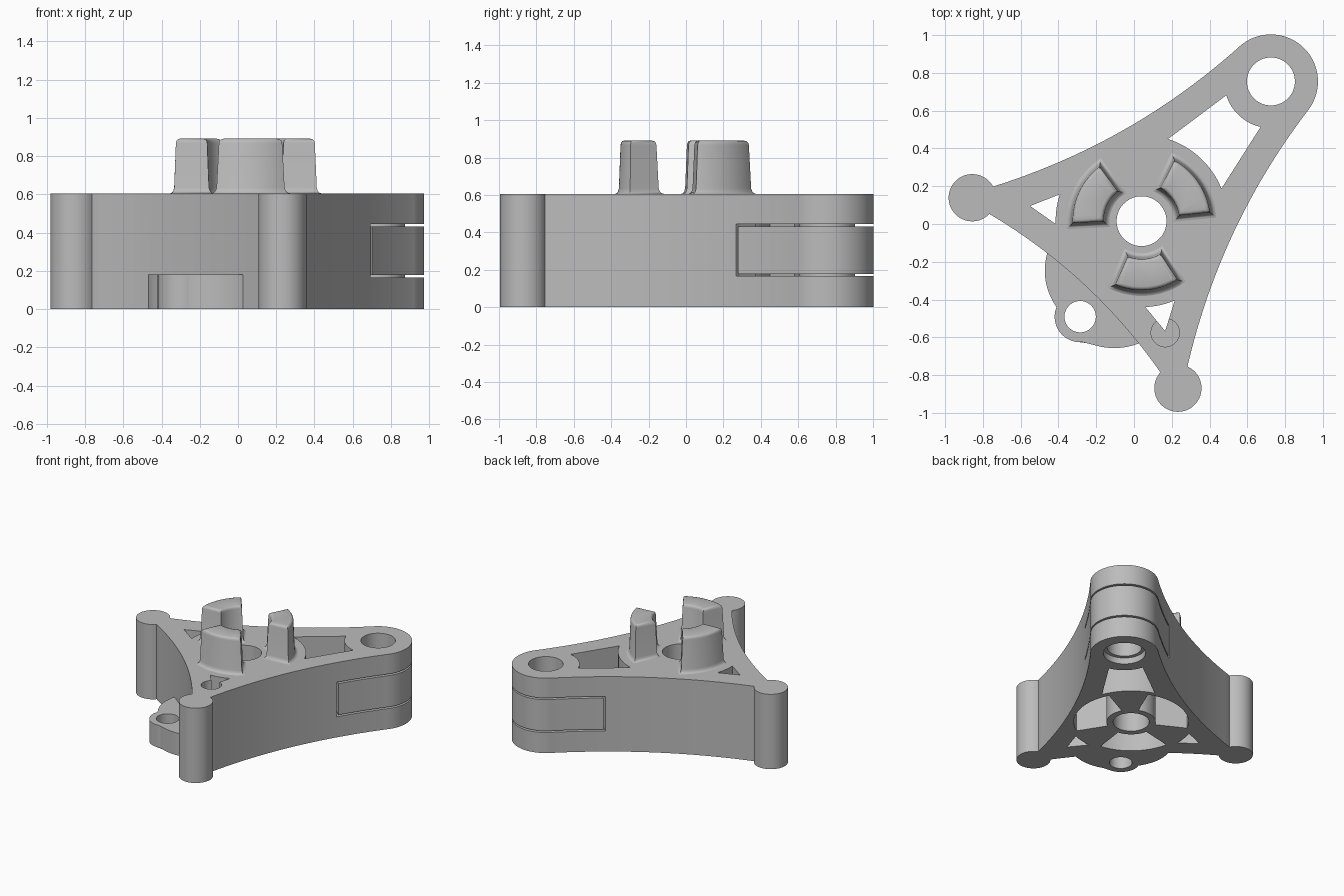
import bpy, bmesh
from math import cos, sin, radians, pi
from mathutils import Matrix, Vector

cube = bpy.data.objects.get("Cube")
if cube:
    bpy.data.objects.remove(cube)

grey = bpy.data.materials.new("plain grey")
grey.use_nodes = True
grey.diffuse_color = (0.5, 0.5, 0.5, 1)
grey.node_tree.nodes["Principled BSDF"].inputs["Base Color"].default_value = (0.5, 0.5, 0.5, 1)

# Local frame: origin at the hub, x along the line from hub to hinge end
FRAME = Matrix.Translation((0.04, 0.015, 0)) @ Matrix.Rotation(radians(47.2), 4, 'Z')
TOP = 0.605
HINGE = (1.008, 0)


def loft(name, rings):
    """Closed solid through rings of 3D points."""
    bm = bmesh.new()
    loops = [[bm.verts.new(p) for p in ring] for ring in rings]
    n = len(loops[0])
    for a, b in zip(loops, loops[1:]):
        for i in range(n):
            j = (i + 1) % n
            bm.faces.new((a[i], a[j], b[j], b[i]))
    bm.faces.new(loops[0][::-1])
    bm.faces.new(loops[-1])
    bmesh.ops.recalc_face_normals(bm, faces=bm.faces)
    mesh = bpy.data.meshes.new(name)
    bm.to_mesh(mesh)
    bm.free()
    mesh.materials.append(grey)
    obj = bpy.data.objects.new(name, mesh)
    obj.matrix_world = FRAME
    bpy.context.collection.objects.link(obj)
    return obj


def prism(name, pts, z0, z1):
    return loft(name, [[(x, y, z) for x, y in pts] for z in (z0, z1)])


def circle(c, r, n=64):
    return [(c[0] + r * cos(2 * pi * i / n), c[1] + r * sin(2 * pi * i / n)) for i in range(n)]


def polar(r, a0, a1, n=16, c=(0, 0)):
    angles = [radians(a0 + (a1 - a0) * i / n) for i in range(n + 1)]
    return [(c[0] + r * cos(a), c[1] + r * sin(a)) for a in angles]


def bow(p, q, sag, n=24):
    """Curve from p to q, bulging to the left of travel by sag."""
    p, q = Vector(p), Vector(q)
    d = (q - p).normalized()
    side = Vector((-d.y, d.x))
    return [tuple(p.lerp(q, i / n) + side * sag * 4 * (i / n) * (1 - i / n)) for i in range(n + 1)]


def mirror(pts):
    return [(x, -y) for x, y in reversed(pts)]


def combine(target, operation, *tools):
    for tool in tools:
        mod = target.modifiers.new("join", 'BOOLEAN')
        mod.operation, mod.solver, mod.object = operation, 'EXACT', tool
        deps = bpy.context.evaluated_depsgraph_get()
        mesh = bpy.data.meshes.new_from_object(target.evaluated_get(deps))
        target.modifiers.clear()
        target.data = mesh
        bpy.data.objects.remove(tool)


def smooth(obj, angle=30):
    bpy.ops.object.select_all(action='DESELECT')
    obj.select_set(True)
    bpy.context.view_layer.objects.active = obj
    bpy.ops.object.shade_smooth_by_angle(angle=radians(angle))


# Three-sided body with concave walls, round knobs and hinge end
side = bow((1.028, 0.248), (-0.394, 0.698), 0.08)
back = bow((-0.518, 0.611), (-0.518, -0.611), 0.065)
body = prism("bracket_body", side + [(-0.518, 0.742)] + back + [(-0.518, -0.742)] + mirror(side), 0, TOP)
combine(body, 'UNION',
        prism("hinge_end", circle(HINGE, 0.249, 96), 0, TOP),
        prism("left_knob", circle((-0.518, 0.742), 0.125), 0, TOP),
        prism("right_knob", circle((-0.518, -0.742), 0.125), 0, TOP))

# Low mounting ear with flared root
EAR = (-0.592, -0.105)
ear = (bow((-0.455, 0.256), (-0.64, 0.021), -0.035) + polar(0.135, 112, 236, 24, EAR)
       + bow((-0.67, -0.215), (-0.48, -0.432), -0.03) + [(-0.43, -0.1)])
combine(body, 'UNION', prism("mounting_ear", ear, 0, 0.18))

# Round holes: hub, hinge, its counterbore, ear and shallow recess
combine(body, 'DIFFERENCE',
        prism("hub_hole", circle((0, 0), 0.132), -0.1, 0.8),
        prism("hinge_hole", circle(HINGE, 0.127), -0.1, 0.8),
        prism("counterbore", circle(HINGE, 0.155), -0.1, 0.05),
        prism("ear_hole", circle(EAR, 0.083), -0.1, 0.3),
        prism("round_recess", circle((-0.348, -0.493), 0.075), TOP - 0.08, 0.8))

# Through pockets beside the knobs and the hinge end
corner = polar(0.455, 114.5, 134.7) + [(-0.342, 0.487)]
window = polar(0.457, -25, 25) + polar(0.247, 150, 210, 16, HINGE)
combine(body, 'DIFFERENCE',
        prism("left_pocket", corner, -0.1, 0.8),
        prism("right_pocket", mirror(corner), -0.1, 0.8),
        prism("hinge_pocket", window, -0.1, 0.8))

# Blind pockets underneath, leaving a hub tube and three spokes
for a0, a1 in ((20, 105), (145, 215), (255, 340)):
    sector = polar(0.42, a0, a1, 24) + polar(0.18, a1, a0, 24)
    combine(body, 'DIFFERENCE', prism("under_pocket", sector, -0.1, 0.45))

# Thin gaps around the middle hinge knuckle, leaving a core tube
for z in (0.166, 0.432):
    slot = prism("knuckle_slot", [(0.629, -0.6), (1.4, -0.6), (1.4, 0.6), (0.629, 0.6)], z, z + 0.013)
    combine(slot, 'DIFFERENCE', prism("core", circle(HINGE, 0.15), 0, TOP))
    combine(body, 'DIFFERENCE', slot)
gap = [(0.629, -0.6), (0.643, -0.6), (0.643, 0.6), (0.629, 0.6)]
combine(body, 'DIFFERENCE', prism("knuckle_gap", gap, 0.17, 0.44))
smooth(body)

# Drive teeth with draft, rounded tops and filleted roots
PROFILE = ((0.59, 0.025), (0.605, 0.022), (0.609, 0.012), (0.618, 0.005), (0.635, 0),
           (0.868, -0.009), (0.88, -0.012), (0.888, -0.018), (0.891, -0.028))
for k, name in enumerate(("right_tooth", "left_tooth", "front_tooth")):
    mid = -12.7 + 120 * k
    rings = []
    for z, grow in PROFILE:
        ro, ri = 0.374 + grow, 0.192 - grow
        ho, hi = 28.5 + grow / ro * 57.3, 28.5 + grow / ri * 57.3
        outline = polar(ro, mid - ho, mid + ho) + polar(ri, mid + hi, mid - hi)
        rings.append([(x, y, z) for x, y in outline])
    smooth(loft(name, rings), 40)
